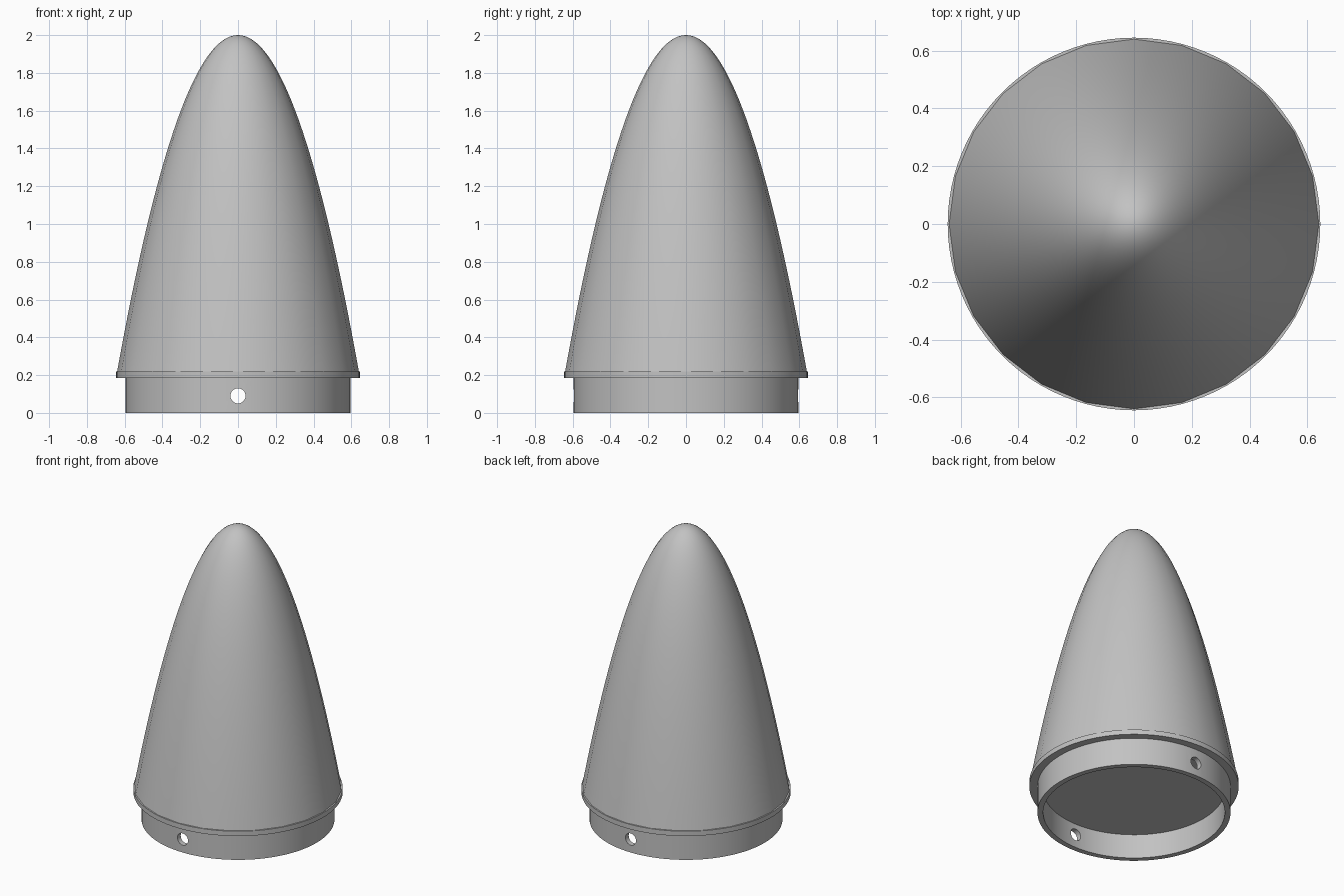
import bpy, math

cube = bpy.data.objects.get("Cube")
if cube:
    bpy.data.objects.remove(cube, do_unlink=True)

TOP, RIM_TOP, RIM_BOTTOM, CEILING = 2.0, 0.218, 0.185, 0.165
NOSE_R, RIM_R, SLEEVE_R, BORE_R = 0.64, 0.645, 0.595, 0.56

grey = bpy.data.materials.new("plain grey")
grey.use_nodes = True
grey.diffuse_color = (0.54, 0.54, 0.54, 1)
grey.node_tree.nodes["Principled BSDF"].inputs["Base Color"].default_value = (0.54, 0.54, 0.54, 1)


def lathe(name, profile, sides):
    """Revolve (radius, height) points about z; zero radius makes a pole."""
    verts, faces, rings = [], [], []
    for r, z in profile:
        count = sides if r > 0 else 1
        rings.append(range(len(verts), len(verts) + count))
        for i in range(count):
            a = math.tau * i / sides
            verts.append((r * math.cos(a), r * math.sin(a), z))
    for low, high in zip(rings, rings[1:]):
        for i in range(sides):
            j = (i + 1) % sides
            if len(low) == 1:
                faces.append((low[0], high[j], high[i]))
            elif len(high) == 1:
                faces.append((low[i], low[j], high[0]))
            else:
                faces.append((low[i], low[j], high[j], high[i]))
    mesh = bpy.data.meshes.new(name)
    mesh.from_pydata(verts, [], faces)
    mesh.materials.append(grey)
    obj = bpy.data.objects.new(name, mesh)
    bpy.context.collection.objects.link(obj)
    return obj


def select(obj):
    bpy.ops.object.select_all(action="DESELECT")
    obj.select_set(True)
    bpy.context.view_layer.objects.active = obj


# Parabolic nose shell, rings packed towards the tip
steps = 32
nose_profile = []
for k in range(steps + 1):
    t = 1 - k / steps
    nose_profile.append((NOSE_R * t, TOP - (TOP - RIM_TOP) * t * t))
nose = lathe("nose_cone", nose_profile, 24)

# Collar: hollow sleeve, projecting rim and closed ceiling
collar = lathe("collar", [
    (0, CEILING), (BORE_R, CEILING), (BORE_R, 0), (SLEEVE_R, 0),
    (SLEEVE_R, RIM_BOTTOM), (RIM_R, RIM_BOTTOM), (RIM_R, RIM_TOP), (0, RIM_TOP),
], 96)

# Pin hole drilled through the front and back of the sleeve
bpy.ops.mesh.primitive_cylinder_add(vertices=32, radius=0.04, depth=2,
                                    location=(0, 0, 0.09), rotation=(math.pi / 2, 0, 0))
drill = bpy.context.object
drill.name = "pin_hole_cutter"
drill.hide_render = True
drill.data.materials.append(grey)
select(collar)
cut = collar.modifiers.new("pin_hole", "BOOLEAN")
cut.operation = "DIFFERENCE"
cut.solver = "EXACT"
cut.object = drill
bpy.ops.object.modifier_apply(modifier=cut.name)
bpy.data.objects.remove(drill, do_unlink=True)

# Smooth curved walls, crisp corners
for obj in (nose, collar):
    select(obj)
    bpy.ops.object.shade_smooth_by_angle(angle=math.radians(35))
